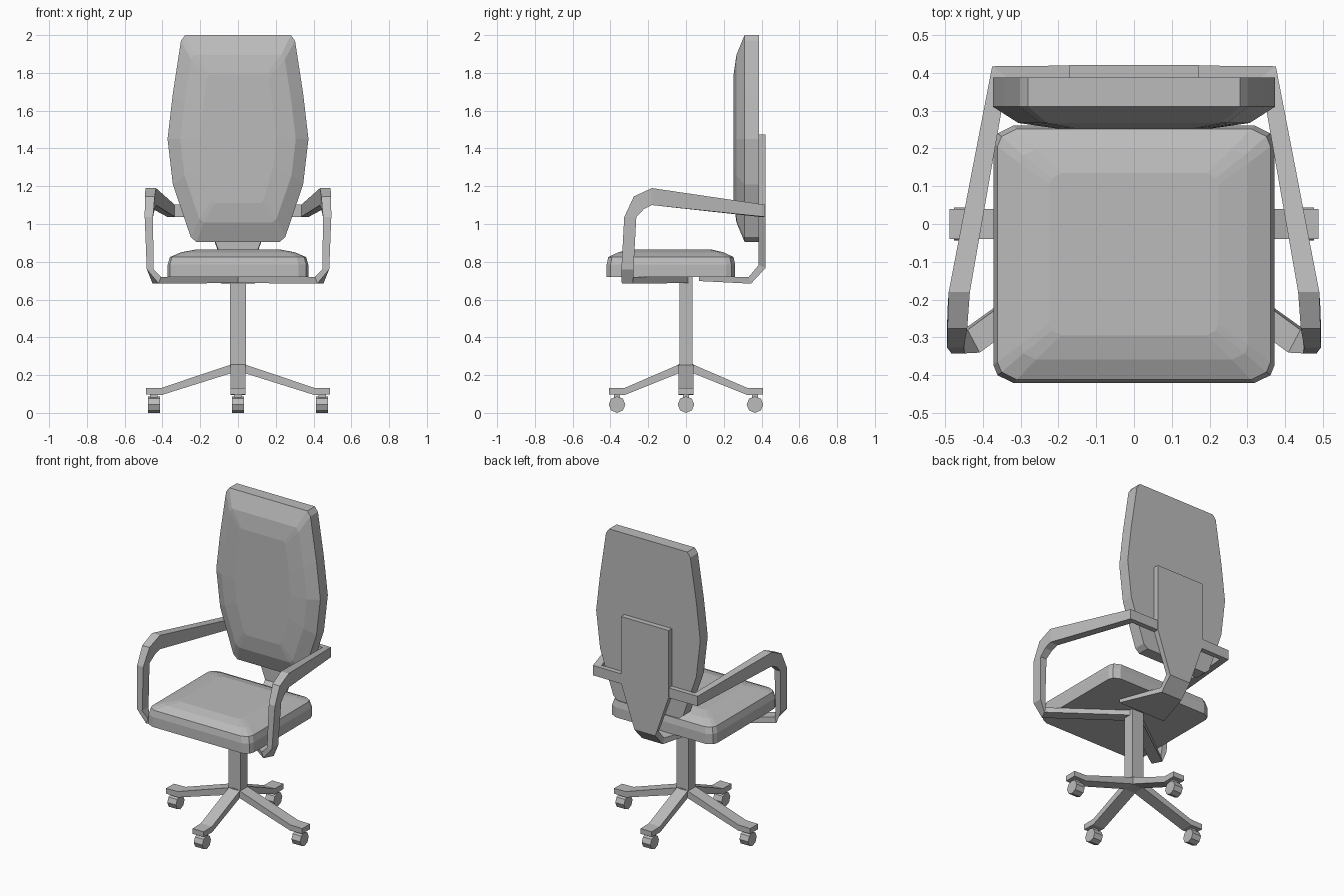
import bpy, bmesh, math
from mathutils import Vector as V

cube = bpy.data.objects.get("Cube")
if cube:
    bpy.data.objects.remove(cube)

grey = bpy.data.materials.new("grey")
grey.use_nodes = True
grey.diffuse_color = (0.5, 0.5, 0.5, 1)
grey.node_tree.nodes["Principled BSDF"].inputs["Base Color"].default_value = (0.5, 0.5, 0.5, 1)


def loft(name, rings):
    """Skin a list of equal-length point rings and cap both ends."""
    bm = bmesh.new()
    loops = [[bm.verts.new(p) for p in ring] for ring in rings]
    n = len(loops[0])
    for a, b in zip(loops, loops[1:]):
        for i in range(n):
            j = (i + 1) % n
            bm.faces.new((a[i], a[j], b[j], b[i]))
    bm.faces.new(loops[0][::-1])
    bm.faces.new(loops[-1])
    bmesh.ops.recalc_face_normals(bm, faces=bm.faces)
    mesh = bpy.data.meshes.new(name)
    bm.to_mesh(mesh)
    bm.free()
    mesh.materials.append(grey)
    obj = bpy.data.objects.new(name, mesh)
    bpy.context.collection.objects.link(obj)
    return obj


def bar(name, stations, sx=1):
    """Sweep a rectangle: each station is a centre and two half-width vectors."""
    rings = []
    for c, a, b in stations:
        c, a, b = V(c), V(a), V(b)
        ring = [c + a + b, c - a + b, c - a - b, c + a - b]
        rings.append([(p.x * sx, p.y, p.z) for p in ring])
    return loft(name, rings)


def box(name, lo, hi):
    (x0, y0, z0), (x1, y1, z1) = lo, hi
    return loft(name, [[(x0, y0, z), (x1, y0, z), (x1, y1, z), (x0, y1, z)] for z in (z0, z1)])


def mirrored(half):
    return half + [(-x, y) for x, y in reversed(half)]


# Seat cushion: chamfered square, stepped in towards the top
corner = [(0.86, -1), (0.97, -0.94), (1, -0.86)]
square = mirrored(corner + [(x, -y) for x, y in reversed(corner)])
layers = [(1, 1, 0.72), (1, 1, 0.785), (0.97, 0.975, 0.825), (0.81, 0.82, 0.85), (0.6, 0.63, 0.865)]
loft("seat_cushion", [[(x * 0.372 * sx, y * 0.34 * sy - 0.08, z) for x, y in square]
                      for sx, sy, z in layers])

# Backrest cushion: tall tapered outline, bulging forwards
outline = mirrored([(0.22, -0.545), (0.25, -0.52), (0.345, -0.24), (0.373, 0),
                    (0.345, 0.24), (0.302, 0.52), (0.28, 0.55)])
layers = [(1, 1, 0.387), (1, 1, 0.31), (0.82, 0.81, 0.267), (0.54, 0.62, 0.252)]
loft("backrest_cushion", [[(x * sx, y, 1.45 + z * sz) for x, z in outline] for sx, sz, y in layers])

# Back support plate: narrows to a neck, bends forward and flares under the seat
bar("back_support", [
    ((0, 0.403, 1.475), (0.17, 0, 0), (0, 0.018, 0)),
    ((0, 0.403, 1.04), (0.17, 0, 0), (0, 0.018, 0)),
    ((0, 0.403, 0.775), (0.075, 0, 0), (0, 0.018, -0.008)),
    ((0, 0.338, 0.702), (0.075, 0, 0), (0, 0.006, -0.018)),
    ((0, 0.07, 0.709), (0.17, 0, 0), (0, 0, -0.011))])

# Armrests: from the back plate forward, down and diagonally in to the column
for side, sx in (("left", 1), ("right", -1)):
    bar(side + "_armrest", [
        ((0.16, 0.403, 1.07), (0, 0.016, 0), (0, 0, 0.032)),
        ((0.355, 0.402, 1.07), (0.02, 0.015, 0), (0, 0, 0.032)),
        ((0.462, -0.18, 1.145), (0.028, 0, 0), (0, 0, 0.045)),
        ((0.467, -0.25, 1.112), (0.026, 0, 0), (0, -0.026, 0.034)),
        ((0.472, -0.295, 1.037), (0.022, 0, 0), (0, -0.032, 0)),
        ((0.465, -0.31, 0.76), (0.018, 0, 0), (0, -0.032, 0)),
        ((0.43, -0.31, 0.702), (0.006, 0, -0.018), (-0.016, -0.03, 0)),
        ((0, 0, 0.704), (0, 0, -0.016), (-0.02, -0.028, 0))], sx)

# Column
box("column", (-0.042, -0.035, 0.21), (0.042, 0.035, 0.72))

# Four legs with eight-sided castors, all rolling along y
for name, d, reach in (("left", (1, 0), 0.488), ("right", (-1, 0), 0.488),
                       ("back", (0, 1), 0.408), ("front", (0, -1), 0.408)):
    d = V((d[0], d[1], 0))
    across = V((-d.y, d.x, 0)) * 0.04
    bar(name + "_leg", [(d * r + V((0, 0, z)), across, (0, 0, h)) for r, z, h in
                        ((0, 0.24, 0.02), (0.04, 0.232, 0.023),
                         (reach - 0.085, 0.114, 0.019), (reach, 0.114, 0.017))])
    hub = d * (reach - 0.043)
    box(name + "_castor_stem", (hub.x - 0.02, hub.y - 0.015, 0.06), (hub.x + 0.02, hub.y + 0.015, 0.1))
    loft(name + "_castor", [[(hub.x + w, hub.y + 0.044 * math.cos(i * math.pi / 4),
                              0.044 + 0.044 * math.sin(i * math.pi / 4)) for i in range(8)]
                            for w in (-0.031, 0.031)])
